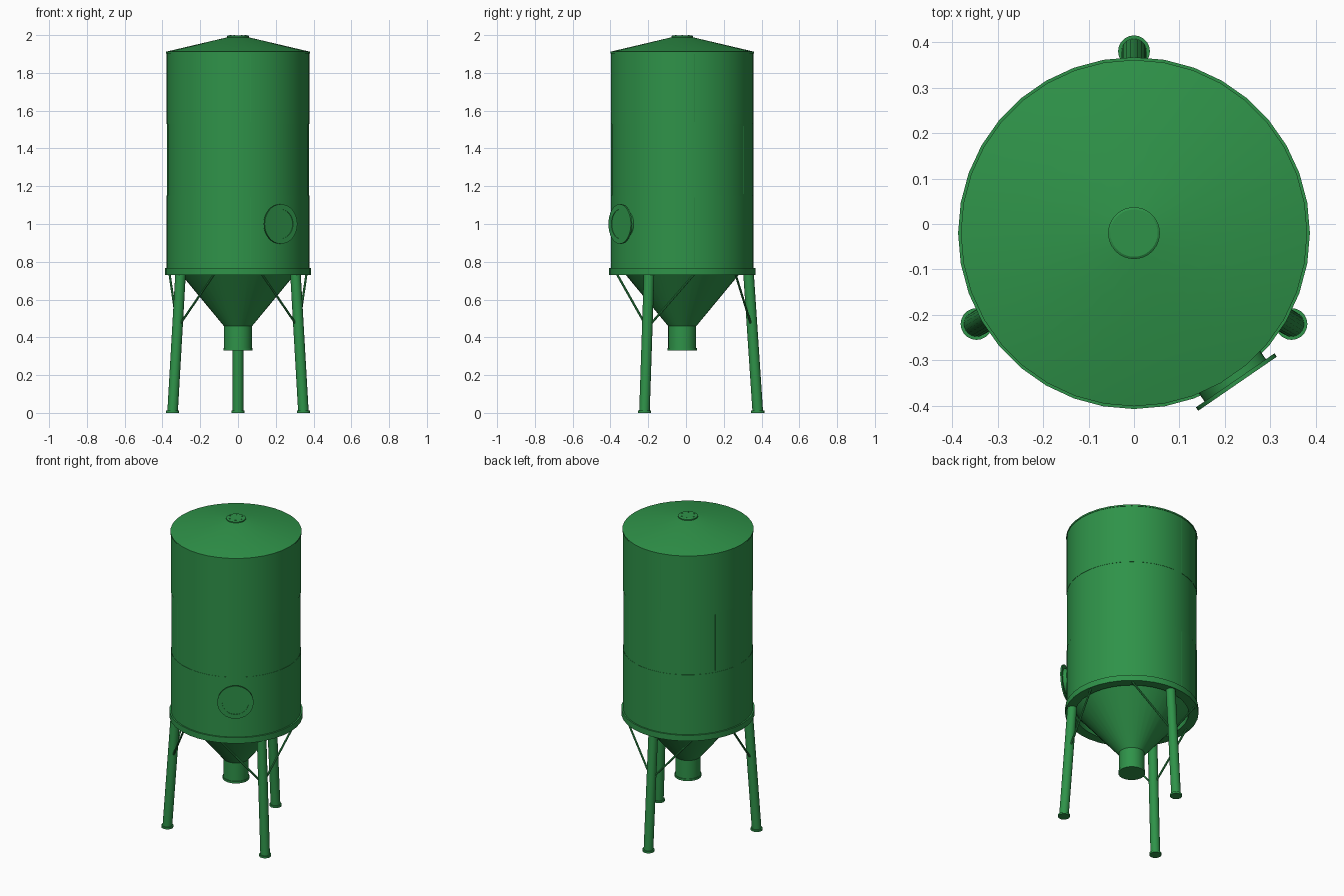
import bpy, bmesh
from math import radians, cos, sin, tau
from mathutils import Vector

cube = bpy.data.objects.get("Cube")
if cube:
    bpy.data.objects.remove(cube, do_unlink=True)

CY = -0.02          # depth offset of the silo axis
SEG = 36
BODY_R = 0.378

green = bpy.data.materials.new("silo_green")
green.use_nodes = True
COLOUR = (0.028, 0.29, 0.066, 1)
green.diffuse_color = COLOUR
green.node_tree.nodes["Principled BSDF"].inputs["Base Color"].default_value = COLOUR


def polar(angle, r, z):
    a = radians(angle)
    return Vector((r * cos(a), CY + r * sin(a), z))


def finish(name, bm):
    bmesh.ops.recalc_face_normals(bm, faces=bm.faces)
    mesh = bpy.data.meshes.new(name)
    bm.to_mesh(mesh)
    bm.free()
    mesh.materials.append(green)
    obj = bpy.data.objects.new(name, mesh)
    bpy.context.collection.objects.link(obj)
    bpy.ops.object.select_all(action='DESELECT')
    obj.select_set(True)
    bpy.context.view_layer.objects.active = obj
    bpy.ops.object.shade_smooth_by_angle(angle=radians(30))
    return obj


def lathe(name, profile, closed=False, seg=SEG, origin=None, axis=(0, 0, 1)):
    """Turn (radius, height) points about an axis; closed joins last to first."""
    bm = bmesh.new()
    origin = Vector((0, CY, 0)) if origin is None else origin
    turn = Vector(axis).to_track_quat('Z', 'Y')
    rings = []
    for r, h in profile:
        count = seg if r > 0 else 1
        rings.append([bm.verts.new(origin + turn @ Vector(
            (r * cos(tau * i / seg), r * sin(tau * i / seg), h))) for i in range(count)])
    pairs = list(zip(rings, rings[1:]))
    if closed:
        pairs.append((rings[-1], rings[0]))
    for a, b in pairs:
        for i in range(seg):
            j = (i + 1) % seg
            corners = [a[i % len(a)], a[j % len(a)], b[j % len(b)], b[i % len(b)]]
            bm.faces.new(list(dict.fromkeys(corners)))
    return finish(name, bm)


def rod(name, start, end, radius, seg):
    length = (end - start).length
    return lathe(name, [(0, 0), (radius, 0), (radius, length), (0, length)],
                 seg=seg, origin=start, axis=end - start)


# Shell courses, the middle one tucked very slightly inside its neighbours
bands = [("lower_shell", 0.76, 1.15, BODY_R), ("middle_shell", 1.15, 1.53, BODY_R - 0.0015),
         ("upper_shell", 1.53, 1.91, BODY_R)]
for name, low, high, r in bands:
    lathe(name, [(r - 0.01, low), (r, low), (r, high), (r - 0.01, high)], closed=True)

# Slim vertical weld seams, staggered between courses
for name, low, high, r in bands:
    first = 60 if name == "middle_shell" else 10
    for k in range(4):
        a = first + 90 * k
        rod(name + "_seam", polar(a, r - 0.0015, low + 0.01),
            polar(a, r - 0.0015, high - 0.01), 0.002, 6)

# Conical roof with a thin rim, and the bolted top cap
lathe("roof", [(0.37, 1.903), (0.381, 1.903), (0.381, 1.912), (0.05, 1.99), (0, 1.99)])
lathe("top_cap", [(0, 1.98), (0.057, 1.98), (0.057, 1.995), (0.052, 1.998), (0, 1.998)])
for k in range(6):
    spot = polar(60 * k, 0.04, 1.995)
    rod("cap_bolt", spot, spot + Vector((0, 0, 0.005)), 0.005, 10)

# Support ring, hopper and outlet
lathe("support_ring", [(0.33, 0.73), (0.387, 0.73), (0.387, 0.767), (0.33, 0.767)], closed=True)
lathe("hopper", [(0.372, 0.768), (0.33, 0.768), (0.075, 0.46)])
lathe("outlet", [(0, 0.33), (0.078, 0.33), (0.078, 0.343), (0.074, 0.343),
                 (0.074, 0.465), (0, 0.465)])

# Side manhole: neck, flange and lid
OUT = polar(-55.5, 1, 0) - Vector((0, CY, 0))
hatch = dict(origin=Vector((0, CY, 1.0)), axis=OUT, seg=32)
lathe("manhole_neck", [(0.07, 0.32), (0.082, 0.32), (0.082, 0.396), (0.07, 0.396)],
      closed=True, **hatch)
lathe("manhole_flange", [(0.077, 0.393), (0.105, 0.393), (0.105, 0.402), (0.077, 0.402)],
      closed=True, **hatch)
lathe("manhole_lid", [(0, 0.39), (0.078, 0.39), (0.078, 0.399), (0, 0.399)], **hatch)

# Three splayed legs, each with a foot and two diagonal braces
for angle in (90, 210, 330):
    rod("leg", polar(angle, 0.4, 0.004), polar(angle, 0.351, 0.74), 0.028, 20)
    foot = polar(angle, 0.4, 0)
    rod("leg_foot", foot, foot + Vector((0, 0, 0.012)), 0.035, 20)
    for side in (-1, 1):
        rod("brace", polar(angle, 0.37, 0.45), polar(angle + 40 * side, 0.368, 0.735), 0.006, 8)
